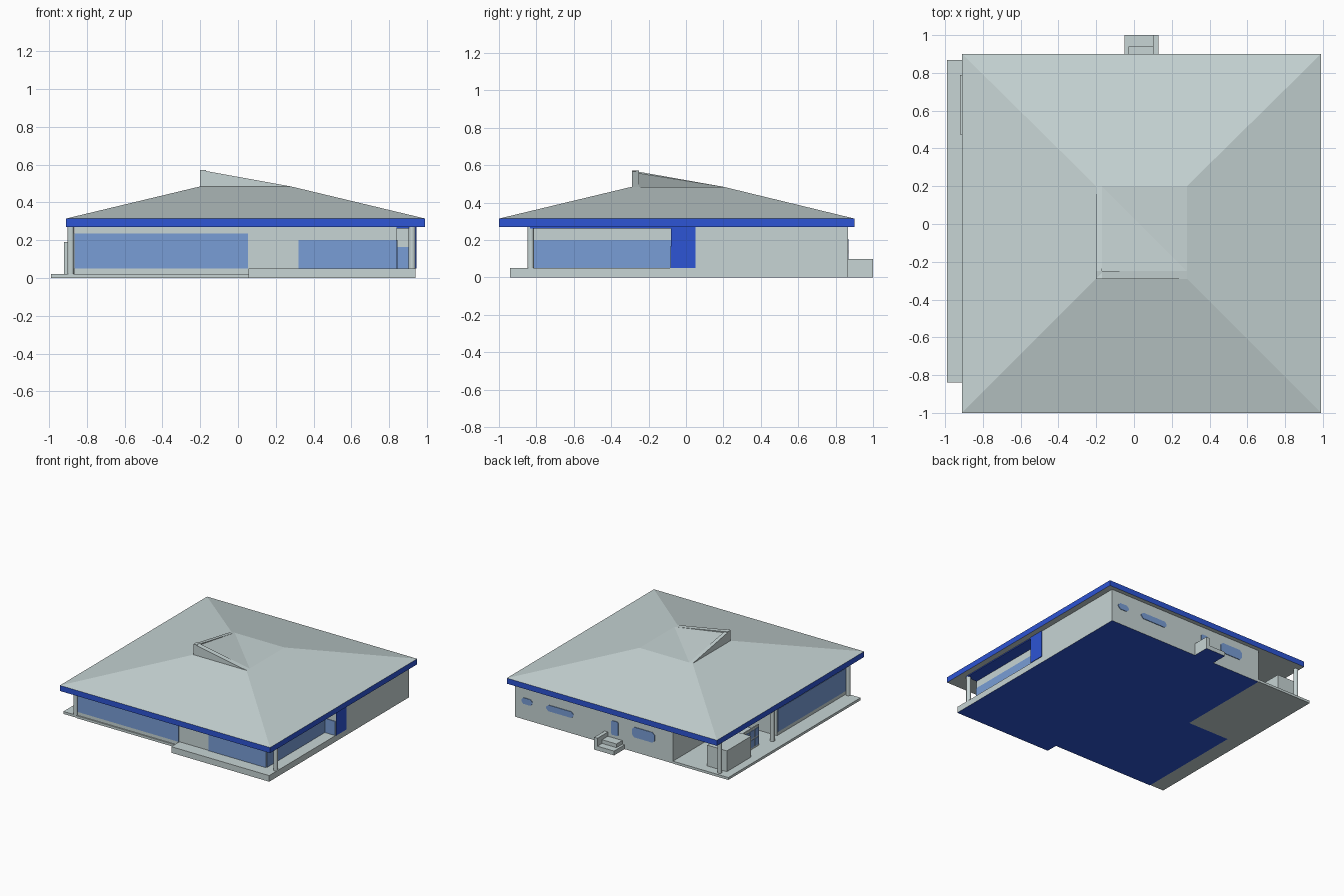
import bpy, bmesh, math

if "Cube" in bpy.data.objects:
    bpy.data.objects.remove(bpy.data.objects["Cube"])

def material(name, rgb):
    m = bpy.data.materials.new(name)
    m.diffuse_color = (*rgb, 1)
    m.use_nodes = True
    m.node_tree.nodes["Principled BSDF"].inputs["Base Color"].default_value = m.diffuse_color
    return m

PALE = material("pale_grey", (0.57, 0.66, 0.66))
BLUE = material("strong_blue", (0.026, 0.09, 0.66))
GLASS = material("glass_blue", (0.19, 0.34, 0.67))

def finish(name, bm, mats):
    bmesh.ops.recalc_face_normals(bm, faces=bm.faces[:])
    me = bpy.data.meshes.new(name)
    bm.to_mesh(me)
    bm.free()
    for m in mats:
        me.materials.append(m)
    ob = bpy.data.objects.new(name, me)
    bpy.context.collection.objects.link(ob)
    return ob

def prism(name, pts, w0, w1, mat=PALE, axis='z', under=None):
    """Extrude a 2D outline along an axis; 'under' colours the bottom face."""
    place = {'z': lambda u, v, w: (u, v, w),
             'y': lambda u, v, w: (u, w, v),
             'x': lambda u, v, w: (w, u, v)}[axis]
    bm = bmesh.new()
    a = [bm.verts.new(place(u, v, w0)) for u, v in pts]
    b = [bm.verts.new(place(u, v, w1)) for u, v in pts]
    bottom = bm.faces.new(a)
    bm.faces.new(b)
    n = len(pts)
    for i in range(n):
        j = (i + 1) % n
        bm.faces.new((a[i], a[j], b[j], b[i]))
    if under:
        bottom.material_index = 1
    return finish(name, bm, [mat, under] if under else [mat])

def rect(u0, u1, v0, v1, c=0):
    """Rectangle outline, with cut corners when c > 0."""
    if not c:
        return [(u0, v0), (u1, v0), (u1, v1), (u0, v1)]
    return [(u0 + c, v0), (u1 - c, v0), (u1, v0 + c), (u1, v1 - c),
            (u1 - c, v1), (u0 + c, v1), (u0, v1 - c), (u0, v0 + c)]

def box(name, x0, x1, y0, y1, z0, z1, mat=PALE, under=None):
    return prism(name, rect(x0, x1, y0, y1), z0, z1, mat, 'z', under)

# House body with the car port and porch corners left out
prism("house_walls", [(-.865, -.835), (.84, -.835), (.84, -.08), (.94, -.08),
                      (.94, .865), (-.49, .865), (-.49, .06), (-.865, .06)],
      0, .27, under=BLUE)

# Porch floor and car port floor
prism("porch_floor", [(.055, -.94), (.94, -.94), (.94, -.08), (.84, -.08),
                      (.84, -.835), (.055, -.835)], 0, .05, under=BLUE)
prism("car_port_floor", [(-.99, -.84), (-.865, -.84), (-.865, .06), (-.49, .06),
                         (-.49, .868), (-.99, .868)], 0, .02)
box("front_sill", -.865, .055, -.845, -.835, 0, .02, under=BLUE)
box("porch_ceiling", .84, .94, -.835, -.08, .262, .27, BLUE)

# Large windows and the side panel
T = .005
prism("front_left_window", rect(-.862, .052, .05, .235), -.835 - T, -.835, GLASS, 'y')
prism("front_right_window", rect(.32, .84, .05, .2), -.835 - T, -.835, GLASS, 'y')
prism("right_window", rect(-.83, -.08, .05, .2), .84, .84 + T, GLASS, 'x')
prism("porch_end_window", rect(.845, .938, .05, .165), -.08 - T, -.08, GLASS, 'y')
prism("left_window", rect(-.83, .055, .05, .235), -.865 - T, -.865, GLASS, 'x')
prism("side_panel", rect(-.08, .05, .05, .27), .94, .94 + T, BLUE, 'x')

# Back windows with cut corners, and the back door
for i, (x0, x1, z0, z1, c) in enumerate([(.78, .88, .128, .178, .018),
                                         (.41, .655, .128, .178, .018),
                                         (.005, .068, .09, .205, .008),
                                         (-.325, -.12, .122, .205, .02)]):
    name = "back_door" if i == 2 else f"back_window_{i + 1}"
    prism(name, rect(x0, x1, z0, z1, c), .865, .865 + T, GLASS, 'y')

# Back steps with a side wall
box("back_landing", -.05, .10, .865, 1.0, 0, .035, under=BLUE)
box("back_upper_step", -.03, .10, .865, .94, .035, .065)
box("back_step_wall", .10, .13, .865, 1.0, 0, .10, under=BLUE)

# Storage box and glazed screen in the car port
box("storage_box", -.922, -.745, .475, .79, .02, .19)
box("screen", -.85, -.84, .27, .475, .02, .19)
for i in range(3):
    for j in range(2):
        y, z = .28 + i * .065, .035 + j * .075
        prism(f"screen_pane_{i}_{j}", rect(y, y + .052, z, z + .062),
              -.85 - T, -.85, GLASS, 'x')

# Round columns
for i, (x, y) in enumerate([(.922, -.83), (-.886, -.83), (-.886, .15), (-.886, .83)]):
    ring = [(x + .018 * math.cos(k * math.pi / 8), y + .018 * math.sin(k * math.pi / 8))
            for k in range(16)]
    prism(f"column_{i + 1}", ring, .02 if x < 0 else .05, .27)

# Hipped roof with a blue fascia
bm = bmesh.new()
rings = [[bm.verts.new((x, y, z)) for x, y in rect(*r)] for r, z in
         [((-.91, .99, -1.0, .90), .27), ((-.91, .99, -1.0, .90), .315),
          ((-.2, .28, -.29, .2), .485)]]
bm.faces.new(rings[0])
bm.faces.new(rings[2])
for level in range(2):
    lo, hi = rings[level], rings[level + 1]
    for i in range(4):
        j = (i + 1) % 4
        f = bm.faces.new((lo[i], lo[j], hi[j], hi[i]))
        f.material_index = 1 if level == 0 else 0
finish("roof", bm, [PALE, BLUE])

# Raised roof corner: two tapering walls and the sloped deck between them
prism("roof_front_wall", [(-.2, .485), (.28, .485), (-.2, .572)], -.29, -.25, PALE, 'y')
prism("roof_left_wall", [(-.29, .485), (.2, .485), (-.29, .572)], -.2, -.17, PALE, 'x')
bm = bmesh.new()
for co in [(-.17, -.25, .485), (.28, -.25, .485), (-.17, .2, .485), (-.17, -.25, .557)]:
    bm.verts.new(co)
bmesh.ops.convex_hull(bm, input=bm.verts[:])
finish("roof_deck", bm, [PALE])
